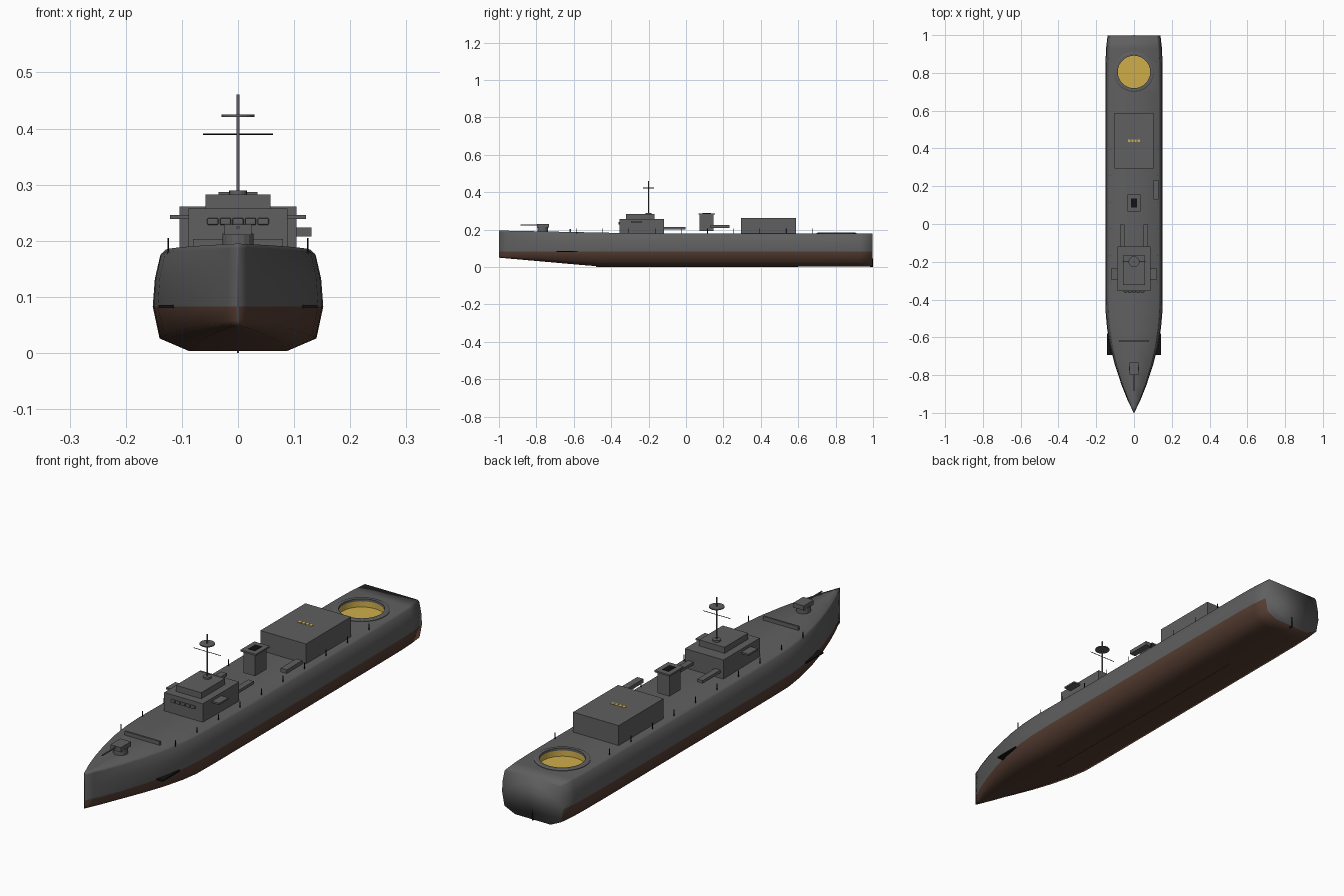
import bpy, bmesh, math

if "Cube" in bpy.data.objects:
    bpy.data.objects.remove(bpy.data.objects["Cube"])


def material(name, r, g, b):
    m = bpy.data.materials.new(name)
    m.diffuse_color = (r, g, b, 1)
    m.use_nodes = True
    m.node_tree.nodes["Principled BSDF"].inputs["Base Color"].default_value = m.diffuse_color
    return m


GREY = material("ship grey", 0.115, 0.115, 0.115)
BROWN = material("bottom brown", 0.09, 0.046, 0.031)
GOLD = material("gold", 0.62, 0.42, 0.07)
BLACK = material("black", 0.006, 0.006, 0.006)


def finish(name, bm, mats):
    bmesh.ops.recalc_face_normals(bm, faces=bm.faces)
    me = bpy.data.meshes.new(name)
    bm.to_mesh(me)
    bm.free()
    for m in mats:
        me.materials.append(m)
    ob = bpy.data.objects.new(name, me)
    bpy.context.collection.objects.link(ob)
    return ob


def box(name, x, y, z, mat=GREY):
    """Box from (min, max) ranges."""
    bm = bmesh.new()
    bmesh.ops.create_cube(bm, size=1)
    for v in bm.verts:
        v.co = [(r[0] + r[1]) / 2 + c * (r[1] - r[0]) for c, r in zip(v.co, (x, y, z))]
    return finish(name, bm, [mat])


def rod(name, r, length, loc, rot=(0, 0, 0), n=16, mat=GREY, r2=None):
    """Cylinder centred on loc."""
    bm = bmesh.new()
    bmesh.ops.create_cone(bm, cap_ends=True, segments=n, radius1=r,
                          radius2=r if r2 is None else r2, depth=length)
    ob = finish(name, bm, [mat])
    ob.location, ob.rotation_euler = loc, rot
    return ob


def lathe(name, profile, loc, mat, closed, n=48):
    """Revolve an (r, z) profile around z."""
    bm = bmesh.new()
    rings = [[bm.verts.new((r * math.cos(2 * math.pi * i / n), r * math.sin(2 * math.pi * i / n), z))
              for i in range(n)] for r, z in profile]
    pairs = list(zip(rings, rings[1:]))
    if closed:
        pairs.append((rings[-1], rings[0]))
    else:
        bm.faces.new(rings[-1])
    for a, b in pairs:
        for i in range(n):
            bm.faces.new((a[i], a[(i + 1) % n], b[(i + 1) % n], b[i]))
    ob = finish(name, bm, [mat])
    ob.location = loc
    return ob


# hull: lofted half section, mirrored, brown below the waterline
WATER = 0.083
STATIONS = [(-1, .002), (-.965, .018), (-.93, .035), (-.85, .067), (-.75, .1), (-.65, .126),
            (-.55, .143), (-.47, .15), (-.35, .152), (-.1, .152), (.2, .152), (.5, .152),
            (.7, .152), (.85, .151), (.93, .148), (.998, .14)]
# (width share, height share, above waterline)
SECTION = [(0, 0, 0), (.58, 0, 0), (.92, .28, 0), (1, 1, 0), (.975, .5, 1),
           (.91, .93, 1), (.86, 1, 1), (0, 1, 1)]
bm = bmesh.new()
rings = []
for y, w in STATIONS:
    bow = max(0, (-0.48 - y) / 0.52)
    zb = 0.004 + 0.046 * bow
    zt = 0.179 + 0.016 * max(0, (-0.2 - y) / 0.8)
    half = [(w * a, WATER + (zt - WATER) * h if up else zb + (WATER - zb) * h)
            for a, h, up in SECTION]
    loop = half + [(-x, z) for x, z in reversed(half[1:-1])]
    rings.append([bm.verts.new((x, y, z)) for x, z in loop])
n = len(rings[0])
for a, b in zip(rings, rings[1:]):
    for i in range(n):
        f = bm.faces.new((a[i], a[(i + 1) % n], b[(i + 1) % n], b[i]))
        f.material_index = int(i < 3 or i >= n - 3)
bm.faces.new(rings[0])
bm.faces.new(rings[-1])
hull = finish("hull", bm, [GREY, BROWN])
for p in hull.data.polygons:
    p.use_smooth = True

# sunken round well at the stern with gold lining and grey rim
PAD = (0, 0.805, 0)
cutter = rod("well_cutter", 0.092, 0.1, (0, 0.805, 0.19), n=48)
cutter.hide_render = True
cutter.hide_viewport = True
mod = hull.modifiers.new("well", 'BOOLEAN')
mod.operation, mod.object, mod.solver = 'DIFFERENCE', cutter, 'EXACT'
lathe("gold_well", [(0.088, 0.18), (0.087, 0.15)], PAD, GOLD, False)
lathe("well_rim", [(0.106, 0.174), (0.106, 0.181), (0.1, 0.184), (0.086, 0.184), (0.086, 0.174)],
      PAD, GREY, True)

# keel and rudder
box("keel", (-.002, .002), (-.48, .6), (0, .008), BROWN)
box("rudder", (-.002, .002), (.985, 1.0), (0, .045), BLACK)

# bridge
box("bridge", (-.088, .088), (-.355, -.118), (.176, .258))
box("bridge_roof_house", (-.058, .058), (-.322, -.168), (.258, .283))
for i in range(5):
    x = (i - 2) * 0.0225
    win = box("bridge_window", (x - .01, x + .01), (-.362, -.354), (.228, .241))
    bev = win.modifiers.new("round", 'BEVEL')
    bev.width, bev.segments = 0.003, 2
for s in (-1, 1):
    def span(a, b):
        return tuple(sorted((s * a, s * b)))
    box("bridge_wing", span(.085, .121), (-.295, -.235), (.239, .246))
    box("launcher_tube", span(.049, .074), (-.12, -.003), (.201, .213))
    box("bow_fin", span(.112, .142), (-.693, -.58), (.08, .086), BLACK)
    for i in range(10):
        rod("rail_post", .0015, .03, (s * .124, .675 - .14 * i, .19), n=6, mat=BLACK)

# mast
rod("mast", .003, .18, (0, -.2, .371), n=12)
rod("mast_base", .016, .008, (0, -.2, .286))
rod("radar_disc", .029, .004, (0, -.2, .423), n=24)
rod("yardarm", .0012, .124, (0, -.2, .39), (0, math.pi / 2, 0), n=8, mat=BLACK)

# funnel
box("funnel", (-.027, .027), (.073, .146), (.192, .28))
box("funnel_cap", (-.035, .035), (.066, .156), (.28, .287))
box("funnel_opening", (-.015, .015), (.088, .134), (.284, .2885), BLACK)

# boat on the right side
box("side_boat", (.103, .131), (.13, .232), (.208, .224))

# hangar with small gold dashes on the roof
box("hangar", (-.104, .104), (.294, .587), (.174, .261))
for i in range(4):
    x = (i - 1.5) * 0.017
    box("roof_dash", (x - .006, x + .006), (.433, .447), (.26, .2625), GOLD)

# bow gun and breakwater
rod("gun_base", .028, .026, (0, -.765, .2), n=16)
box("gun_turret", (-.024, .024), (-.797, -.732), (.21, .229))
rod("gun_barrel", .003, .1, (0, -.835, .224), (math.pi / 2, 0, 0), n=10)
box("breakwater", (-.08, .08), (-.624, -.616), (.18, .203))
